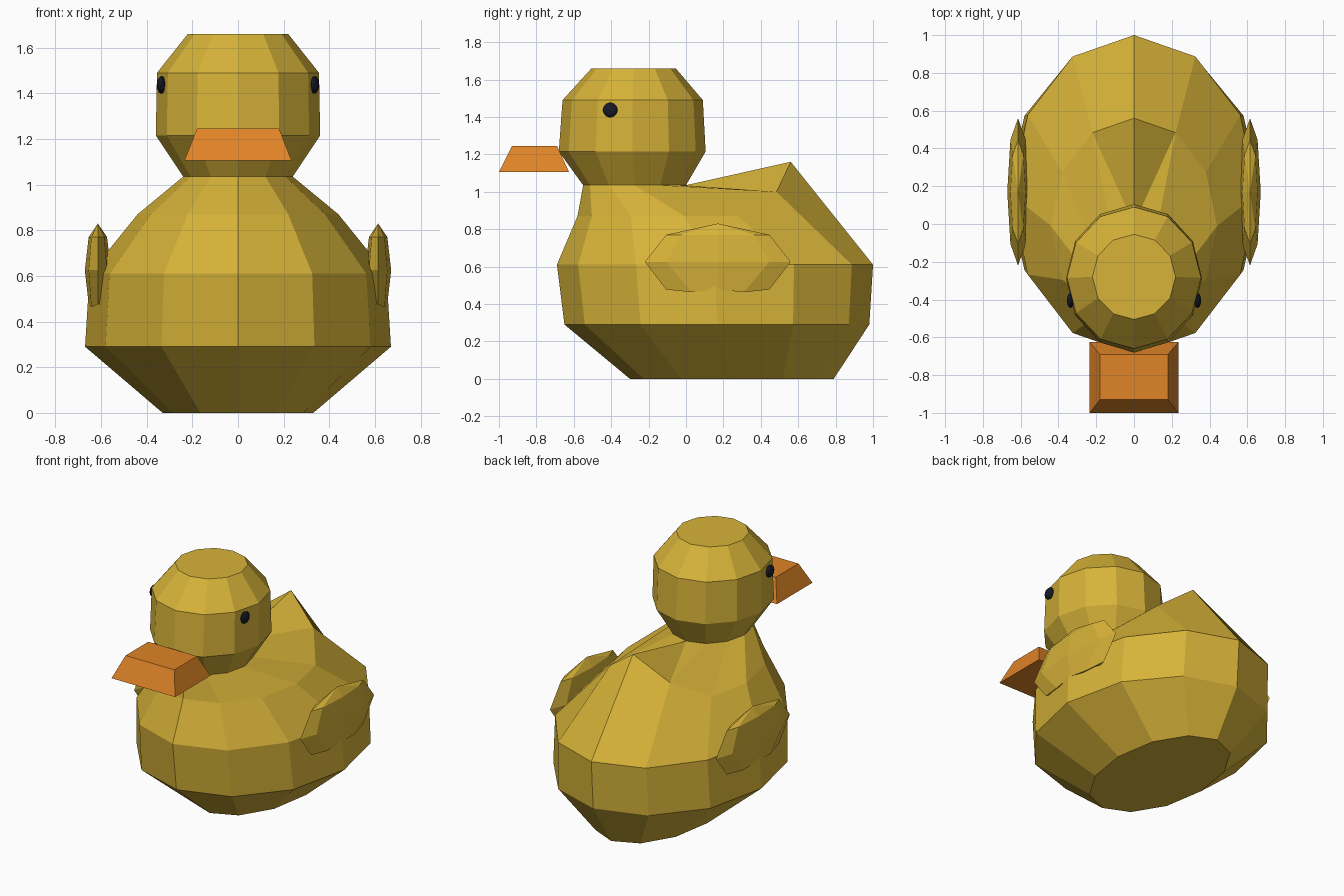
import bpy, bmesh, math
from mathutils import Matrix

if "Cube" in bpy.data.objects:
    bpy.data.objects.remove(bpy.data.objects["Cube"])


def material(name, col):
    m = bpy.data.materials.new(name)
    m.diffuse_color = (*col, 1)
    m.use_nodes = True
    m.node_tree.nodes["Principled BSDF"].inputs["Base Color"].default_value = m.diffuse_color
    return m


yellow = material("yellow", (0.68, 0.45, 0.04))
orange = material("orange", (0.74, 0.23, 0.02))
black = material("dark blue black", (0.008, 0.01, 0.02))


def finish(name, bm, mat):
    bmesh.ops.recalc_face_normals(bm, faces=bm.faces)
    me = bpy.data.meshes.new(name)
    bm.to_mesh(me)
    bm.free()
    me.materials.append(mat)
    ob = bpy.data.objects.new(name, me)
    bpy.context.collection.objects.link(ob)


# Body, neck and head: one skin of 12-sided rings (z, half width, y front, y back)
N = 12
RINGS = [
    (0.0, 0.33, -0.30, 0.79),
    (0.29, 0.67, -0.65, 0.98),
    (0.61, 0.65, -0.69, 1.00),
    (0.87, 0.44, -0.58, 0.56),
    (1.035, 0.24, -0.55, 0.00),
    (1.215, 0.36, -0.68, 0.105),
    (1.49, 0.355, -0.66, 0.09),
    (1.66, 0.22, -0.505, -0.055),
]
TAIL = {0: 1.16, 1: 1.0, N - 1: 1.0}   # raised back points of the fourth ring

bm = bmesh.new()
rows = []
for k, (z, rx, y0, y1) in enumerate(RINGS):
    row = []
    for i in range(N):
        t = 2 * math.pi * i / N
        zz = TAIL.get(i, z) if k == 3 else z
        row.append(bm.verts.new((rx * math.sin(t), (y0 + y1) / 2 + (y1 - y0) / 2 * math.cos(t), zz)))
    rows.append(row)
for k in range(len(rows) - 1):
    a, b = rows[k], rows[k + 1]
    for i in range(N):
        j = (i + 1) % N
        if k == 3 and i == 0:            # creases beside the tail ridge
            bm.faces.new((a[0], a[1], b[0]))
            bm.faces.new((a[1], b[1], b[0]))
        elif k == 3 and j == 0:
            bm.faces.new((a[i], a[0], b[0]))
            bm.faces.new((a[i], b[0], b[i]))
        else:
            bm.faces.new((a[i], a[j], b[j], b[i]))
bm.faces.new(rows[0])
bm.faces.new(rows[-1])
finish("body_and_head", bm, yellow)

# Beak: tapered block
bm = bmesh.new()
bmesh.ops.create_cube(bm, size=2)
for v in bm.verts:
    hx, hy, z, cy = (0.18, 0.12, 1.245, -0.81) if v.co.z > 0 else (0.235, 0.1875, 1.105, -0.8125)
    v.co = (v.co.x * hx, cy + v.co.y * hy, z)
finish("beak", bm, orange)

for side, label in ((1, "right"), (-1, "left")):
    # Wing: squashed coarse sphere with a flattened underside
    bm = bmesh.new()
    bmesh.ops.create_uvsphere(bm, u_segments=8, v_segments=4, radius=1)
    for v in bm.verts:
        x, y, z = v.co
        nz = 0.625 + 0.205 * z
        if z < -0.9:
            nz = 0.478
        elif z < -0.3:
            diagonal = abs(x) > 0.2 and abs(y) > 0.2
            nz = 0.463 if diagonal else 0.477
            if diagonal:
                y *= 0.72
        v.co = (side * (0.614 + 0.057 * x), 0.17 + 0.39 * y, nz)
    finish(label + "_wing", bm, yellow)

    # Eye: flattened bead
    bm = bmesh.new()
    bmesh.ops.create_icosphere(bm, subdivisions=2, radius=0.04,
                               matrix=Matrix.Translation((side * 0.336, -0.405, 1.437)) @ Matrix.Diagonal((0.5, 1, 1, 1)))
    finish(label + "_eye", bm, black)
